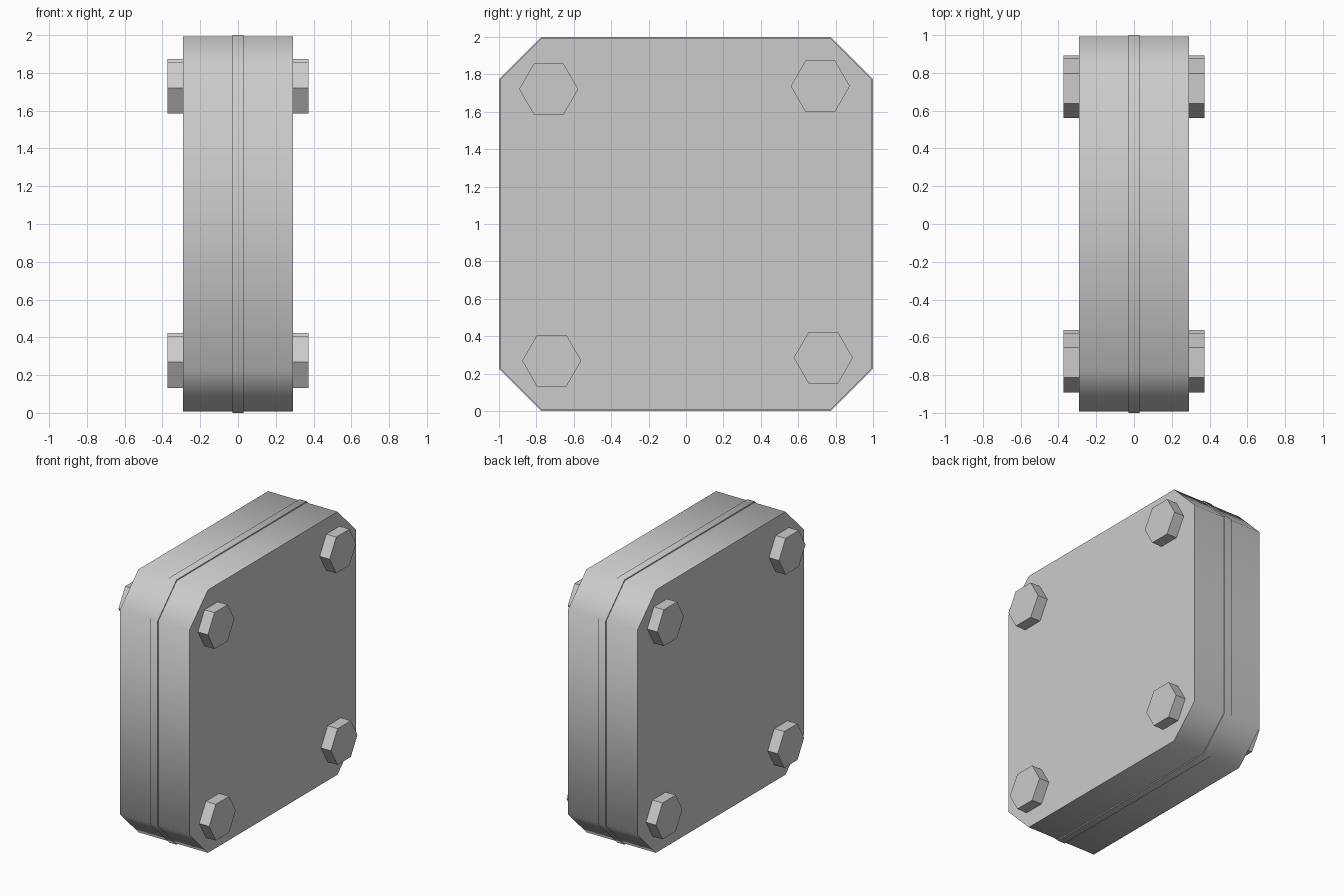
import bpy
import math

cube = bpy.data.objects.get("Cube")
if cube:
    bpy.data.objects.remove(cube, do_unlink=True)

grey = bpy.data.materials.new("plain grey")
grey.use_nodes = True
grey.diffuse_color = (0.6, 0.6, 0.6, 1)
grey.node_tree.nodes["Principled BSDF"].inputs["Base Color"].default_value = (0.6, 0.6, 0.6, 1)

MID_Z = 1.0


def prism(name, profile, x0, x1, smooth=False):
    """Extrude a counter-clockwise (y, z) outline from x0 to x1."""
    n = len(profile)
    verts = [(x, y, z) for x in (x0, x1) for y, z in profile]
    faces = [tuple(reversed(range(n))), tuple(range(n, 2 * n))]
    faces += [(i, (i + 1) % n, n + (i + 1) % n, n + i) for i in range(n)]
    mesh = bpy.data.meshes.new(name)
    mesh.from_pydata(verts, [], faces)
    mesh.materials.append(grey)
    obj = bpy.data.objects.new(name, mesh)
    bpy.context.collection.objects.link(obj)
    if smooth:
        bpy.ops.object.select_all(action="DESELECT")
        obj.select_set(True)
        bpy.context.view_layer.objects.active = obj
        bpy.ops.object.shade_smooth_by_angle(angle=math.radians(60))
    return obj


def chamfered_square(half, corner):
    """Square outline with its four corners cut off."""
    points = []
    for sy, sz in ((1, 1), (-1, 1), (-1, -1), (1, -1)):
        pair = [(sy * half, MID_Z + sz * corner), (sy * corner, MID_Z + sz * half)]
        points += pair if sy * sz > 0 else pair[::-1]
    return points


def hexagon(y, z, radius):
    return [(y + radius * math.cos(k * math.pi / 3), z + radius * math.sin(k * math.pi / 3))
            for k in range(6)]


# Main block and the thin seam around its middle
prism("body", chamfered_square(0.992, 0.773), -0.29, 0.29, smooth=True)
prism("seam_band", chamfered_square(1.0, 0.775), -0.03, 0.03, smooth=True)

# Hexagonal bolt heads on both broad sides, the pattern turned very slightly
TURN = 0.011
for z_name, sz in (("upper", 1), ("lower", -1)):
    for y_name, sy in (("front", -1), ("back", 1)):
        y = 0.726 * (sy - TURN * sz)
        z = MID_Z + 0.003 + 0.726 * (sz + TURN * sy)
        outline = hexagon(y, z, 0.158)
        prism(f"{z_name}_{y_name}_left_bolt", outline, 0.285, 0.373)
        prism(f"{z_name}_{y_name}_right_bolt", outline, -0.373, -0.285)
